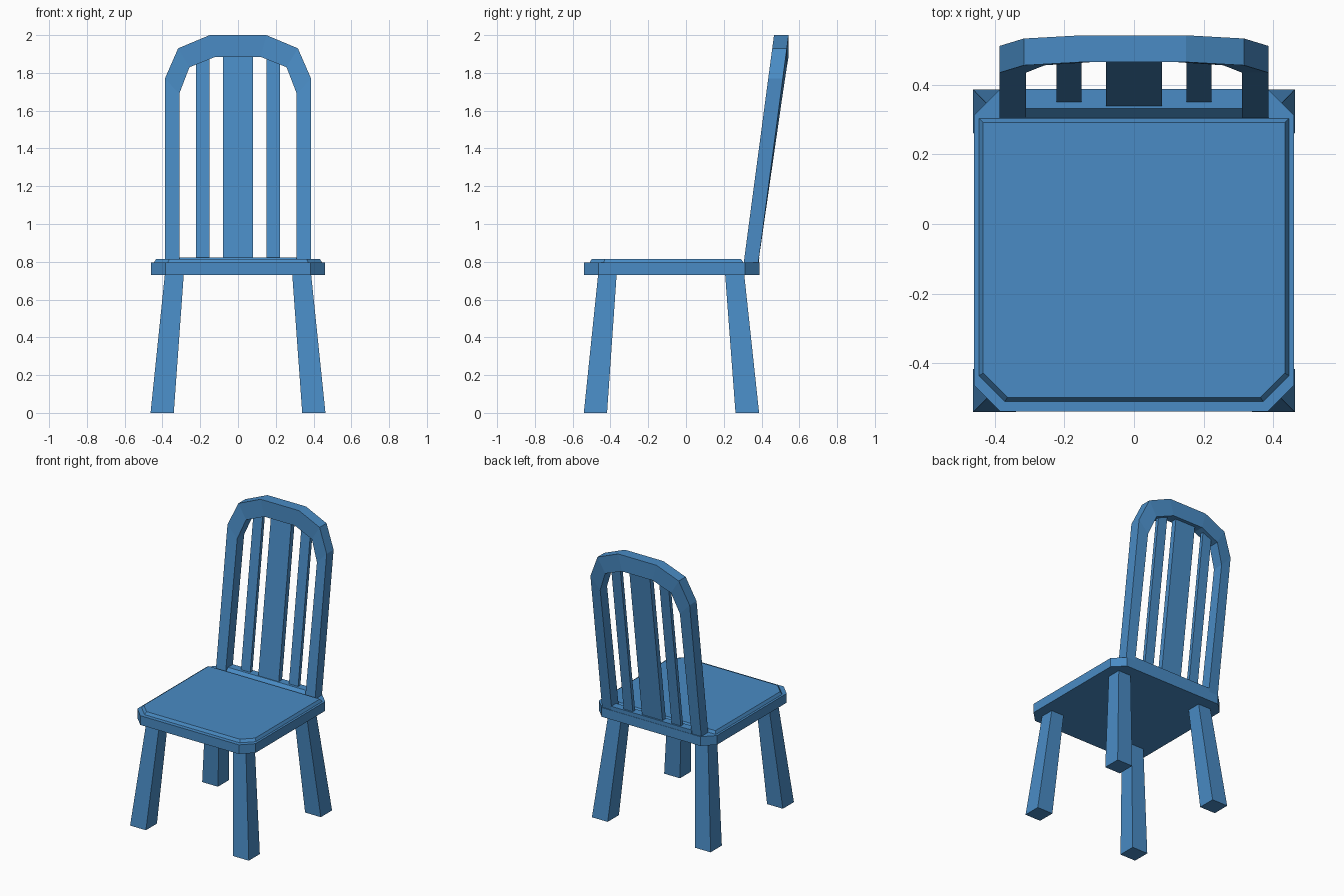
import bpy

if "Cube" in bpy.data.objects:
    bpy.data.objects.remove(bpy.data.objects["Cube"])

LEAN = 0.133      # backward slope of the backrest
BASE_Z = 0.79     # where the backrest starts
BASE_Y = 0.305    # front of the backrest at its foot

BLUE = bpy.data.materials.new("blue_paint")
BLUE.diffuse_color = (0.067, 0.26, 0.555, 1)
BLUE.use_nodes = True
BLUE.node_tree.nodes["Principled BSDF"].inputs["Base Color"].default_value = BLUE.diffuse_color


def add_mesh(name, verts, faces):
    mesh = bpy.data.meshes.new(name)
    mesh.from_pydata(verts, [], faces)
    mesh.materials.append(BLUE)
    ob = bpy.data.objects.new(name, mesh)
    bpy.context.collection.objects.link(ob)
    return ob


def loft(name, a, b):
    """Solid between two matching loops, counter-clockwise seen from b."""
    n = len(a)
    sides = [(i, (i + 1) % n, n + (i + 1) % n, n + i) for i in range(n)]
    return add_mesh(name, a + b, sides + [tuple(reversed(range(n))), tuple(range(n, 2 * n))])


def rect(x0, x1, y0, y1, z):
    return [(x0, y0, z), (x1, y0, z), (x1, y1, z), (x0, y1, z)]


def lean_y(z):
    return BASE_Y + LEAN * (z - BASE_Z)


def mirrored(points):
    """Half profile from the right foot to the top, continued down the left."""
    return points + [(-x, z) for x, z in reversed(points)]


# Seat slab with cut corners
def seat_loop(z):
    c, x, y0, y1 = 0.076, 0.461, -0.539, 0.389
    return [(-x + c, y0, z), (x - c, y0, z), (x, y0 + c, z), (x, y1 - c, z),
            (x - c, y1, z), (-x + c, y1, z), (-x, y1 - c, z), (-x, y0 + c, z)]


loft("seat", seat_loop(0.73), seat_loop(0.795))


# Raised seat pad: cut front corners, square back corners, sloped rim
def pad_loop(z, inset):
    x, y0, y1, c = 0.447 - inset, -0.512 + inset, 0.305 - inset, 0.075 - inset * 0.4
    return [(-x + c, y0, z), (x - c, y0, z), (x, y0 + c, z),
            (x, y1, z), (-x, y1, z), (-x, y0 + c, z)]


loft("seat_pad", pad_loop(0.793, 0), pad_loop(0.814, 0.013))

# Splayed tapered legs
for side, s in (("left", -1), ("right", 1)):
    for end, (b0, b1, t0, t1) in (("front", (-0.541, -0.418, -0.465, -0.367)),
                                  ("back", (0.262, 0.387, 0.207, 0.308))):
        bx, tx = sorted((s * 0.34, s * 0.463)), sorted((s * 0.287, s * 0.387))
        loft(f"{end}_{side}_leg", rect(*bx, b0, b1, 0), rect(*tx, t0, t1, 0.735))

# Arched back frame: inner edge takes the depth of the outer edge beside it
outer = mirrored([(0.387, BASE_Z), (0.387, 1.77), (0.317, 1.93), (0.15, 2.0)])
inner = mirrored([(0.311, BASE_Z), (0.311, 1.69), (0.257, 1.83), (0.12, 1.885)])
n = len(outer)
verts = [(x, lean_y(oz) + d, z) for d in (0, 0.077) for loop in (outer, inner)
         for (x, z), (_, oz) in zip(loop, outer)]
fo, fi, bo, bi = 0, n, 2 * n, 3 * n
faces = []
for i in range(n - 1):
    j = i + 1
    faces += [(fo + j, fo + i, fi + i, fi + j), (bo + i, bo + j, bi + j, bi + i),
              (fo + i, fo + j, bo + j, bo + i), (fi + j, fi + i, bi + i, bi + j)]
e = n - 1
faces += [(fo, bo, bi, fi), (fo + e, fi + e, bi + e, bo + e)]
add_mesh("back_frame", verts, faces)

# Low rail with a sloped front between the posts
rail = [(0.305, 0.793), (0.387, 0.793), (0.388, 0.823), (0.333, 0.823)]
loft("bottom_rail", [(-0.315, y, z) for y, z in rail], [(0.315, y, z) for y, z in rail])

# Back slats: x centre, half width, front depth, top height
for name, cx, w, d0, top in (("centre_slat", 0, 0.08, 0.03, 1.90),
                             ("left_slat", -0.187, 0.036, 0.042, 1.89),
                             ("right_slat", 0.187, 0.036, 0.042, 1.89)):
    low, high = [rect(cx - w, cx + w, lean_y(z) + d0, lean_y(z) + 0.067, z)
                 for z in (0.815, top)]
    loft(name, low, high)
